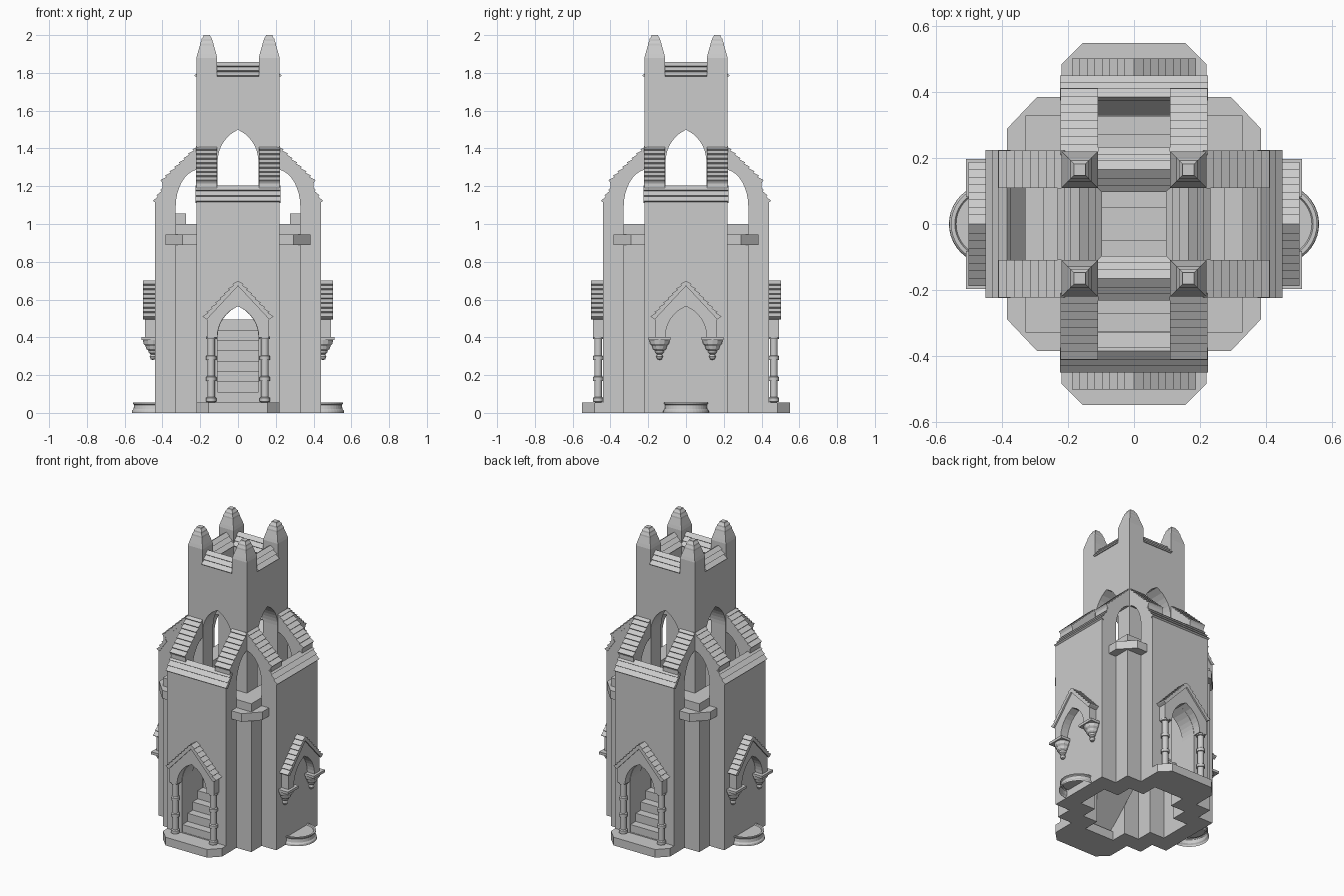
import bpy, bmesh
from math import sin, cos, pi, sqrt, radians
from mathutils import Matrix, Vector

cube = bpy.data.objects.get("Cube")
if cube:
    bpy.data.objects.remove(cube)

stone = bpy.data.materials.new("grey stone")
stone.use_nodes = True
GREY = (0.6, 0.6, 0.6, 1)
stone.diffuse_color = GREY
stone.node_tree.nodes["Principled BSDF"].inputs["Base Color"].default_value = GREY

# Wall grid: tower, inner and outer wall planes
T, S, R, W = 0.11, 0.22, 0.33, 0.44

# Ways to place a 2D profile: plan (x, y), facing front (x, z), cut through an arm (outwards, z)
PLAN = lambda u, v, d: (u, v, d)
FACE = lambda u, v, d: (u, -d, v)
SIDE = lambda u, v, d: (d, -u, v)


def finish(name, bm, turn=0):
    bmesh.ops.transform(bm, matrix=Matrix.Rotation(radians(turn), 4, 'Z'), verts=bm.verts)
    bmesh.ops.recalc_face_normals(bm, faces=bm.faces)
    me = bpy.data.meshes.new(name)
    bm.to_mesh(me)
    bm.free()
    me.materials.append(stone)
    ob = bpy.data.objects.new(name, me)
    bpy.context.collection.objects.link(ob)
    return ob


def prism(name, pts, d0, d1, place, turn=0):
    bm = bmesh.new()
    rings = [[bm.verts.new(place(u, v, d)) for u, v in pts] for d in (d0, d1)]
    n = len(pts)
    for ring in rings:
        bm.faces.new(ring)
    for i in range(n):
        j = (i + 1) % n
        bm.faces.new((rings[0][i], rings[0][j], rings[1][j], rings[1][i]))
    return finish(name, bm, turn)


def lathe(name, profile, x, y, segs, turn=0, half=False, smooth=False):
    bm = bmesh.new()
    verts = [bm.verts.new((x + r, y, z)) for r, z in profile]
    edges = [bm.edges.new(p) for p in zip(verts, verts[1:])]
    bmesh.ops.spin(bm, geom=verts + edges, cent=(x, y, 0), axis=(0, 0, -1),
                   angle=pi if half else 2 * pi, steps=segs)
    bmesh.ops.remove_doubles(bm, verts=bm.verts, dist=0.0001)
    ob = finish(name, bm, turn)
    if smooth:
        for o in bpy.context.selected_objects:
            o.select_set(False)
        bpy.context.view_layer.objects.active = ob
        ob.select_set(True)
        bpy.ops.object.shade_smooth_by_angle(angle=radians(35))
    return ob


def cut(ob, *cutters):
    for c in cutters:
        c.hide_render = True
        m = ob.modifiers.new("cut", 'BOOLEAN')
        m.operation, m.solver, m.object = 'DIFFERENCE', 'EXACT', c
    bpy.context.view_layer.update()
    me = bpy.data.meshes.new_from_object(ob.evaluated_get(bpy.context.evaluated_depsgraph_get()))
    ob.modifiers.clear()
    ob.data = me
    for c in cutters:
        bpy.data.objects.remove(c)


def rect(a, b):
    return [(-a, -b), (a, -b), (a, b), (-a, b)]


def mirrored(pts):
    return pts + [(-u, v) for u, v in reversed(pts)]


def arch(hw, spring, peak, n=7):
    """Right half of a pointed arch, from springing to just before the peak."""
    h = peak - spring
    c = (h * h - hw * hw) / (2 * hw)
    zs = [h * i / n for i in range(n)]
    return [(sqrt((hw + c) ** 2 - z * z) - c, spring + z) for z in zs]


def arch_outline(hw, base, spring, peak):
    half = arch(hw, spring, peak)
    return [(hw, base)] + half + [(0, peak)] + [(-u, v) for u, v in reversed(half)] + [(-hw, base)]


def shingles(a, b, rows, lift=0.01):
    """Overlapping courses running down and outwards from a to b."""
    a, b = Vector(a), Vector(b)
    d = b - a
    nrm = Vector((-d.y, d.x)).normalized() * lift
    pts = []
    for i in range(rows):
        pts += [a + d * (i / rows), a + d * ((i + 1) / rows) + nrm]
    return [(p.x, p.y) for p in pts] + [(b.x, b.y)]


# Lower body: stepped cross, hollow, with doorways front and back
corner = [(S, W), (S, R), (R, R), (R, S), (W, S)]
right = list(reversed([(u, -v) for u, v in corner])) + corner[::-1]
plan = [(u, -v) for u, v in corner] + corner[::-1]
body = prism("body_walls", mirrored(plan), 0, 1.0, PLAN)
cut(body,
    prism("cut_a", rect(T, R), -0.1, 1.1, PLAN),
    prism("cut_b", rect(R, T), -0.1, 1.1, PLAN),
    prism("cut_c", rect(S, S), -0.1, 0.9, PLAN),
    prism("cut_d", arch_outline(0.108, 0.06, 0.4, 0.565), -0.6, 0.6, FACE))

# Upper tower with pointed openings on all four sides
tower = prism("tower_walls", rect(S, S), 1.0, 1.78, PLAN)
cut(tower,
    prism("cut_e", rect(T, T), 0.9, 1.9, PLAN),
    *[prism("cut_f", arch_outline(0.108, 0.9, 1.33, 1.5), -0.5, 0.5, FACE, t) for t in (0, 90)])

# Pinnacles on the tower corners
for sx in (-1, 1):
    for sy in (-1, 1):
        cx, cy = sx * 0.165, sy * 0.165
        prism("pinnacle_post", [(cx + u, cy + v) for u, v in rect(0.055, 0.055)], 1.775, 1.88, PLAN)
        k = sqrt(2)
        tip = [(0.055, 1.88), (0.05, 1.9), (0.037, 1.945), (0.036, 1.955), (0.029, 1.97),
               (0.028, 1.98), (0.019, 1.992), (0.017, 2.0), (0, 2.0)]
        top = lathe("pinnacle_cap", [(r * k, z) for r, z in tip], 0, 0, 4)
        top.data.transform(Matrix.Translation((cx, cy, 0)) @ Matrix.Rotation(pi / 4, 4, 'Z'))

        # Corner balcony
        ledge = [(0.2, 0.2), (0.385, 0.2), (0.385, 0.29), (0.295, 0.385), (0.2, 0.385)]
        prism("corner_balcony", [(sx * u, sy * v) for u, v in ledge], 0.89, 0.945, PLAN)

# Shared profiles (outwards, z)
curve = [(0.2 + 0.13 * cos(a), 1.09 + 0.2 * sin(a)) for a in [i * 1.42 / 8 for i in range(9)]]
buttress = curve + [(0.215, 1.4), (0.4, 1.215), (0.4, 1.09)]
course = shingles((0.21, 1.412), (0.405, 1.225), 8) + [(0.395, 1.205), (0.21, 1.39)]
end_wall = [(R, 0.99), (W, 0.99), (W, 1.12), (0.39, 1.19), (0.385, 1.19), (R, 1.12)]
wall_cap = shingles((0.385, 1.203), (0.443, 1.117), 3) + [(0.43, 1.11), (0.375, 1.19)]
slope = shingles((0.0, 0.08), (0.06, 0.003), 3)
parapet = [(0.165 + u, 1.777 + v) for u, v in slope + [(-u, v) for u, v in reversed(slope[1:])]]
half_arch = arch(T, 0.4, 0.565)
hood = [(0.165, 0.4), (0.165, 0.51), (0, 0.685), (-0.165, 0.51), (-0.165, 0.4)]
hood += [(-u, v) for u, v in half_arch] + [(0, 0.565)] + half_arch[::-1]
hood_roof = shingles((0, 0.7), (0.182, 0.505), 8, 0.009) + [(0.165, 0.495), (0, 0.672)]

for turn in (0, 90, 180, 270):
    # Arm end wall, its shingled cap and the tower parapet
    prism("arm_end_wall", end_wall, -S, S, SIDE, turn)
    prism("arm_wall_cap", wall_cap, -0.225, 0.225, SIDE, turn)
    prism("tower_parapet", parapet, -T, T, SIDE, turn)
    # Arched buttresses from arm to tower, hood roof slopes
    for s in (-1, 1):
        prism("buttress", buttress, s * T, s * S, SIDE, turn)
        prism("buttress_shingles", course, s * T, s * 0.223, SIDE, turn)
        prism("hood_shingles", [(s * u, v) for u, v in hood_roof], 0.435, 0.503, FACE, turn)
    prism("hood_gable", hood, 0.435, 0.493, FACE, turn)

# Doorways front and back: threshold slab, columns
threshold = [(S, -0.43), (S, -0.485), (0.155, -0.55)]
shaft = [(0, 0.05)]
for z in (0.06, 0.17, 0.28):
    shaft += [(0.027, z), (0.027, z + 0.02), (0.02, z + 0.025), (0.02, z + 0.11)]
shaft += [(0.028, 0.392), (0.028, 0.405), (0, 0.405)]
for turn in (0, 180):
    prism("door_threshold", mirrored(threshold), 0, 0.055, PLAN, turn)
    for s in (-1, 1):
        lathe("door_column", shaft, s * 0.142, -0.465, 12, turn, smooth=True)

# Side niches: corbels and half-round basins
corbel = [(0, 0.28), (0.012, 0.284), (0.018, 0.298), (0.012, 0.31), (0.022, 0.318),
          (0.025, 0.33), (0.035, 0.338), (0.04, 0.355), (0.05, 0.365), (0.054, 0.388), (0, 0.388)]
basin = [(0.122, 0), (0.12, 0.012), (0.113, 0.02), (0.11, 0.042), (0.116, 0.048),
         (0.116, 0.055), (0.104, 0.055), (0.1, 0.048), (0, 0.048)]
for turn in (90, -90):
    for s in (-1, 1):
        lathe("corbel", corbel, s * 0.14, -0.45, 12, turn)
        prism("corbel_plate", [(s * 0.14 + u, -0.473 + v) for u, v in rect(0.058, 0.037)],
              0.385, 0.402, PLAN, turn)
    lathe("basin", basin, 0, -W, 20, turn, half=True)

# Lower stairs: rise from both doors to a ridge in the middle
STEP = 0.055
flight = []
for i in range(8):
    y = W - 0.003 - STEP * i
    flight += [(y, 0.055 + STEP * i), (y, 0.11 + STEP * i)]
outline = flight + [(-u, v) for u, v in reversed(flight)] + [(-0.4, 0.03), (0, 0.4), (0.4, 0.03)]
prism("lower_stairs", outline, -T, T, SIDE)

# Upper stairs: descend inwards from the side arms
drop = []
for i in range(4):
    r = R - STEP * i
    drop += [(r, 1.055 - STEP * i), (r - STEP, 1.055 - STEP * i)]
for turn in (90, -90):
    prism("upper_stairs", drop + [(T, 0.82), (R, 0.92)], -T, T, SIDE, turn)
